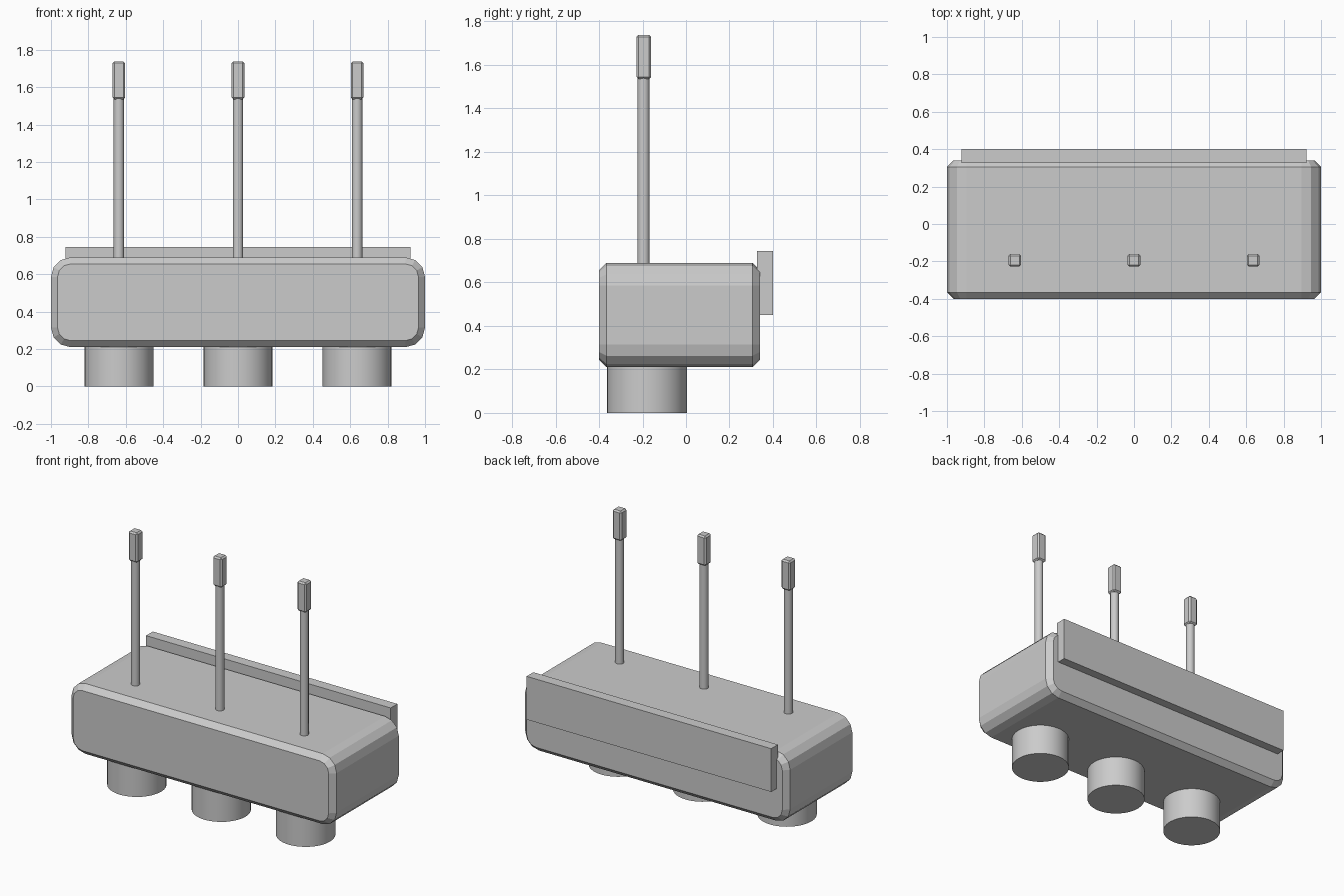
import bpy, math

if "Cube" in bpy.data.objects:
    bpy.data.objects.remove(bpy.data.objects["Cube"])


def box(name, lo, hi):
    """Box between two corners."""
    bpy.ops.mesh.primitive_cube_add(size=1, location=[(a + b) / 2 for a, b in zip(lo, hi)])
    ob = bpy.context.object
    ob.name = name
    ob.scale = [b - a for a, b in zip(lo, hi)]
    bpy.ops.object.transform_apply(location=False, rotation=False, scale=True)
    return ob


def bevel(ob, width, segments):
    m = ob.modifiers.new("Bevel", 'BEVEL')
    m.width = width
    m.segments = segments
    m.limit_method = 'ANGLE'
    m.angle_limit = math.radians(40)


def cylinder(name, x, y, r, z0, z1, sides):
    bpy.ops.mesh.primitive_cylinder_add(vertices=sides, radius=r, depth=z1 - z0,
                                        location=(x, y, (z0 + z1) / 2))
    ob = bpy.context.object
    ob.name = name
    bpy.ops.object.shade_smooth_by_angle(angle=math.radians(35))
    return ob


def rounded_rect(w, h, r, steps):
    """Outline in xz, centred on the origin."""
    pts = []
    for q, (sx, sz) in enumerate([(1, 1), (-1, 1), (-1, -1), (1, -1)]):
        for i in range(steps + 1):
            a = math.pi / 2 * (q + i / steps)
            pts.append((sx * (w / 2 - r) + r * math.cos(a),
                        sz * (h / 2 - r) + r * math.sin(a)))
    return pts


# Body: rounded section lofted front to back, with chamfered end rims
c = 0.035
rings = [(-0.40, c), (-0.40 + c, 0), (0.34 - c, 0), (0.34, c)]
verts, faces = [], []
for y, inset in rings:
    outline = rounded_rect(2 - 2 * inset, 0.48 - 2 * inset, 0.105 - inset, 3)
    n = len(outline)
    verts += [(x, y, z + 0.45) for x, z in outline]
for k in range(len(rings) - 1):
    for i in range(n):
        j = (i + 1) % n
        faces.append((k * n + i, k * n + j, (k + 1) * n + j, (k + 1) * n + i))
faces.append(tuple(reversed(range(n))))
faces.append(tuple(range(3 * n, 4 * n)))
mesh = bpy.data.meshes.new("body")
mesh.from_pydata(verts, [], faces)
body = bpy.data.objects.new("body", mesh)
bpy.context.collection.objects.link(body)
bpy.context.view_layer.objects.active = body
bpy.ops.object.select_all(action='DESELECT')
body.select_set(True)
bpy.ops.object.mode_set(mode='EDIT')
bpy.ops.mesh.select_all(action='SELECT')
bpy.ops.mesh.normals_make_consistent(inside=False)
bpy.ops.object.mode_set(mode='OBJECT')

# Rear mounting plate
box("back_plate", (-0.923, 0.327, 0.45), (0.923, 0.40, 0.745))

# Three stations: foot below, rod and tip above
for side, x in (("left", -0.637), ("middle", 0.0), ("right", 0.637)):
    cylinder(f"{side}_foot", x, -0.18, 0.184, 0.0, 0.25, 32)
    cylinder(f"{side}_rod", x, -0.195, 0.028, 0.66, 1.55, 16)
    tip = box(f"{side}_tip", (x - 0.034, -0.228, 1.535), (x + 0.034, -0.16, 1.738))
    bevel(tip, 0.01, 1)
